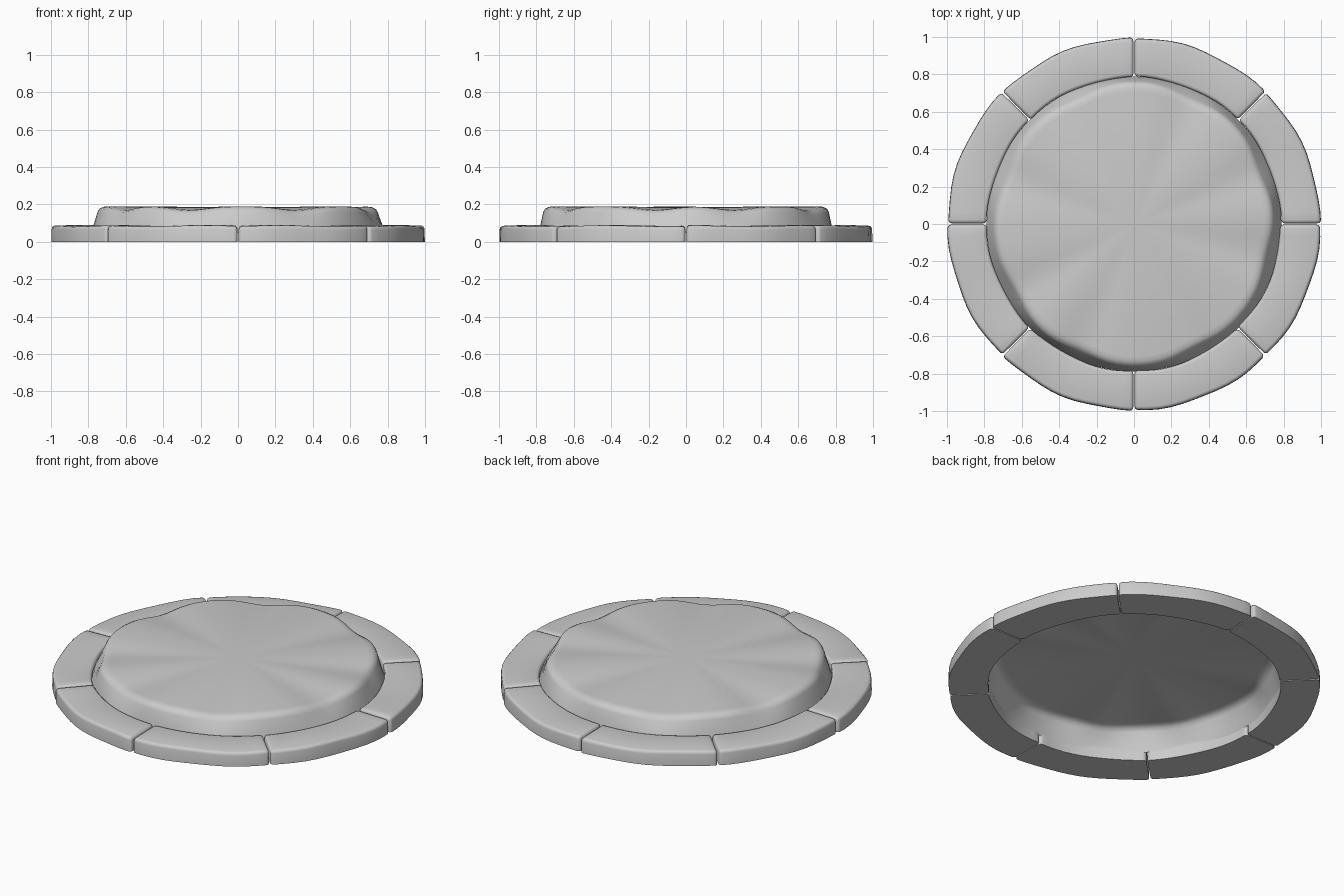
import bpy, bmesh, math, random

if "Cube" in bpy.data.objects:
    bpy.data.objects.remove(bpy.data.objects["Cube"], do_unlink=True)
random.seed(4)

stone_grey = bpy.data.materials.new("stone_grey")
stone_grey.use_nodes = True
GREY = (0.6, 0.6, 0.6, 1)
stone_grey.diffuse_color = GREY
stone_grey.node_tree.nodes["Principled BSDF"].inputs["Base Color"].default_value = GREY


def finish(name, bm, angle):
    """Turn a bmesh into a smooth-shaded object."""
    mesh = bpy.data.meshes.new(name)
    bm.to_mesh(mesh)
    bm.free()
    mesh.materials.append(stone_grey)
    obj = bpy.data.objects.new(name, mesh)
    bpy.context.collection.objects.link(obj)
    bpy.ops.object.select_all(action='DESELECT')
    obj.select_set(True)
    bpy.context.view_layer.objects.active = obj
    bpy.ops.object.shade_smooth_by_angle(angle=math.radians(angle))


def rim_stone(index, steps=12):
    """One worn eighth of the rim, rounded on all but its bottom edges."""
    bm = bmesh.new()
    gap = 0.004
    start = index * math.pi / 4 + gap
    span = math.pi / 4 - 2 * gap
    phase = random.uniform(0, math.tau)
    rings = []
    for i in range(steps + 1):
        t = i / steps
        a = start + span * t
        wave = math.sin(phase + t * 7)
        inner = 0.785 + 0.004 * wave
        outer = 0.994 + 0.004 * math.sin(phase + t * 11)
        top = 0.088 + 0.003 * wave
        section = [(inner, 0), (inner, top), (outer, top - 0.004), (outer + 0.002, 0)]
        rings.append([bm.verts.new((r * math.cos(a), r * math.sin(a), z)) for r, z in section])
    for a, b in zip(rings, rings[1:]):
        for k in range(4):
            n = (k + 1) % 4
            bm.faces.new((a[k], a[n], b[n], b[k]))
    bm.faces.new(rings[0])
    bm.faces.new(rings[-1])
    bmesh.ops.recalc_face_normals(bm, faces=bm.faces)
    edges = [e for e in bm.edges
             if e.calc_face_angle(0) > 0.8 and max(v.co.z for v in e.verts) > 0.01]
    bmesh.ops.bevel(bm, geom=edges, offset=0.018, segments=3, profile=0.5,
                    affect='EDGES', clamp_overlap=True)
    bmesh.ops.recalc_face_normals(bm, faces=bm.faces)
    finish(f"rim_stone_{index + 1}", bm, 50)


# Central mound: an open shell with a worn, dipping edge
DIPS = [-150, -112, -64, -14, 22, 66, 114, 160]


def edge_dip(a):
    total = 0
    for d in DIPS:
        delta = (a - math.radians(d) + math.pi) % math.tau - math.pi
        total += math.exp(-(delta / 0.19) ** 2)
    return min(total, 1)


bm = bmesh.new()
COUNT = 96
centre = bm.verts.new((0, 0, 0.183))
rings = []
for i in range(COUNT):
    a = math.tau * i / COUNT
    dip = edge_dip(a)
    top = 0.19 - 0.02 * dip
    steep = 0.012 * math.sin(a) ** 2
    shoulder = 0.752 - 0.022 * dip + steep
    profile = [(shoulder - 0.055, top), (shoulder - 0.03, top - 0.003),
               (shoulder - 0.01, top - 0.013), (shoulder, top - 0.03),
               (0.772 + steep / 2, 0.09), (0.788, 0.05)]
    rings.append([bm.verts.new((r * math.cos(a), r * math.sin(a), z)) for r, z in profile])
for i in range(COUNT):
    a, b = rings[i], rings[(i + 1) % COUNT]
    bm.faces.new((centre, a[0], b[0]))
    for k in range(len(a) - 1):
        bm.faces.new((a[k], a[k + 1], b[k + 1], b[k]))
finish("centre_mound", bm, 60)

for n in range(8):
    rim_stone(n)
